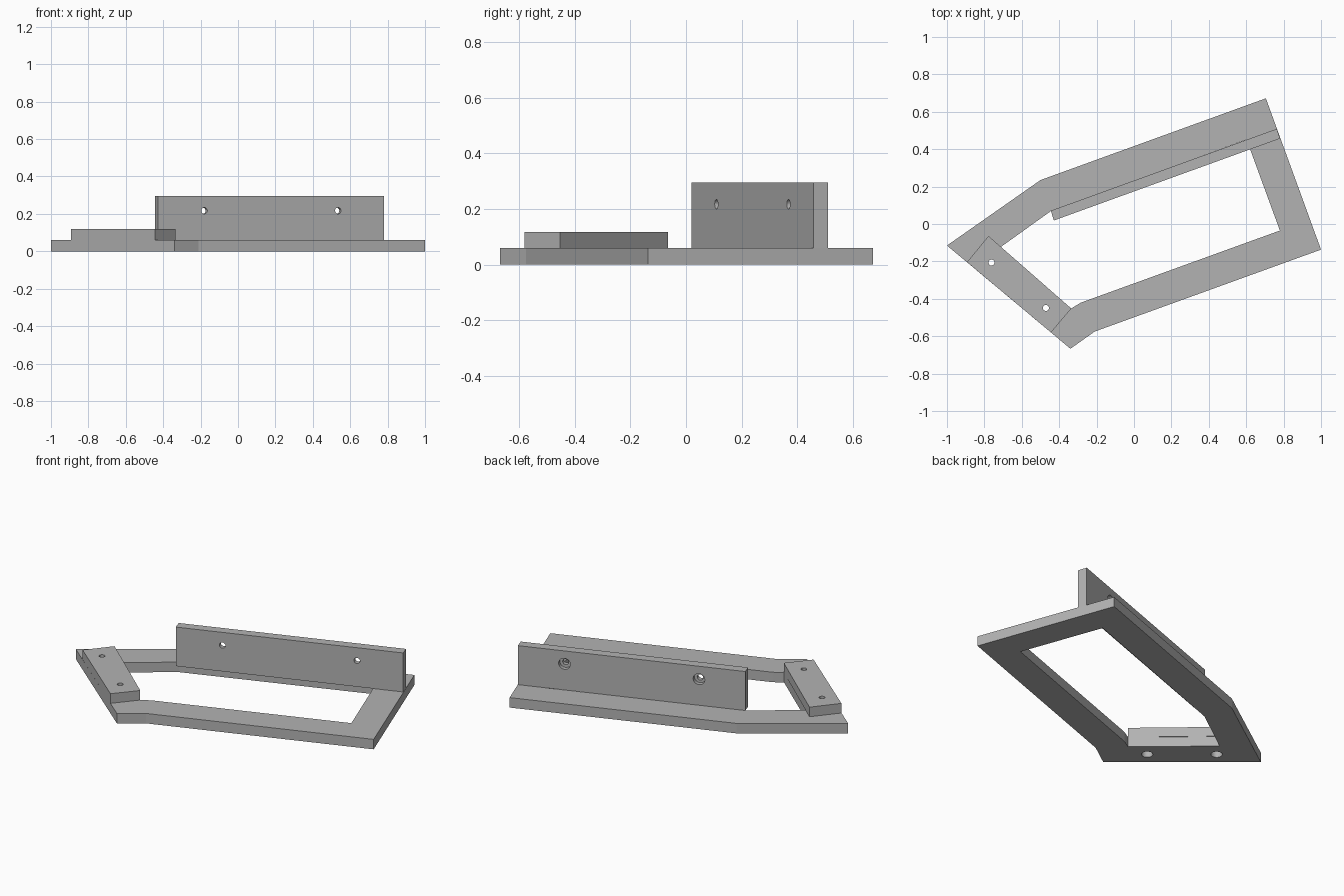
import bpy, bmesh, math
from mathutils import Vector

if "Cube" in bpy.data.objects:
    bpy.data.objects.remove(bpy.data.objects["Cube"])

grey = bpy.data.materials.new("plain grey")
grey.diffuse_color = (0.45, 0.45, 0.45, 1)
grey.use_nodes = True
grey.node_tree.nodes["Principled BSDF"].inputs["Base Color"].default_value = grey.diffuse_color


def make_object(name, bm):
    bmesh.ops.recalc_face_normals(bm, faces=bm.faces)
    mesh = bpy.data.meshes.new(name)
    bm.to_mesh(mesh)
    bm.free()
    mesh.materials.append(grey)
    obj = bpy.data.objects.new(name, mesh)
    bpy.context.collection.objects.link(obj)
    return obj


def prism(name, outline, z0, z1):
    """Upright solid from a plan outline."""
    bm = bmesh.new()
    base = bm.faces.new([bm.verts.new((x, y, z0)) for x, y in outline])
    top = bmesh.ops.extrude_face_region(bm, geom=[base])["geom"]
    bmesh.ops.translate(bm, vec=(0, 0, z1 - z0),
                        verts=[v for v in top if isinstance(v, bmesh.types.BMVert)])
    return make_object(name, bm)


def ring(name, outer, inner, z0, z1):
    """Flat frame between two matching plan outlines."""
    bm = bmesh.new()
    loops = [[bm.verts.new((x, y, z)) for x, y in pts]
             for pts, z in ((outer, z0), (outer, z1), (inner, z1), (inner, z0))]
    n = len(outer)
    for k in range(4):
        a, b = loops[k], loops[(k + 1) % 4]
        for i in range(n):
            j = (i + 1) % n
            bm.faces.new((a[i], a[j], b[j], b[i]))
    return make_object(name, bm)


def drill(targets, start, end, radius):
    """Cut a round hole from start to end through the target parts."""
    start, end = Vector(start), Vector(end)
    axis = end - start
    bm = bmesh.new()
    bmesh.ops.create_cone(bm, cap_ends=True, segments=32, radius1=radius,
                          radius2=radius, depth=axis.length)
    cutter = make_object("hole_cutter", bm)
    cutter.rotation_euler = axis.to_track_quat("Z", "Y").to_euler()
    cutter.location = (start + end) / 2
    cutter.hide_render = True
    cutter.hide_viewport = True
    cutter.display_type = "WIRE"
    for obj in targets:
        mod = obj.modifiers.new("hole", "BOOLEAN")
        mod.operation = "DIFFERENCE"
        mod.solver = "EXACT"
        mod.object = cutter


# Base frame
outer = [(0.705, 0.672), (1.0, -0.137), (-0.21, -0.575),
         (-0.34, -0.667), (-1.0, -0.115), (-0.50, 0.235)]
inner = [(0.602, 0.451), (0.78, -0.035), (-0.283, -0.42),
         (-0.337, -0.452), (-0.715, -0.125), (-0.443, 0.07)]
frame = ring("base_frame", outer, inner, 0, 0.06)

# Upright wall along the back bar
wall = prism("back_wall", [(-0.428, 0.019), (0.781, 0.457),
                           (0.764, 0.509), (-0.445, 0.071)], 0.06, 0.295)

# Raised block on the short angled bar
block = prism("mounting_block", [(-0.893, -0.204), (-0.444, -0.58),
                                 (-0.335, -0.452), (-0.778, -0.064)], 0.06, 0.118)

# Wall screw holes, wider at the back
normal = Vector((-0.341, 0.94, 0))
for x, y in ((-0.18, 0.109), (0.535, 0.368)):
    p = Vector((x, y, 0.217))
    drill([wall], p - normal * 0.05, p + normal * 0.15, 0.017)
    drill([wall], p + normal * 0.028, p + normal * 0.15, 0.033)

# Block screw holes, wider underneath
for x, y in ((-0.762, -0.206), (-0.471, -0.449)):
    drill([frame, block], (x, y, -0.05), (x, y, 0.2), 0.016)
    drill([frame, block], (x, y, -0.05), (x, y, 0.07), 0.031)
